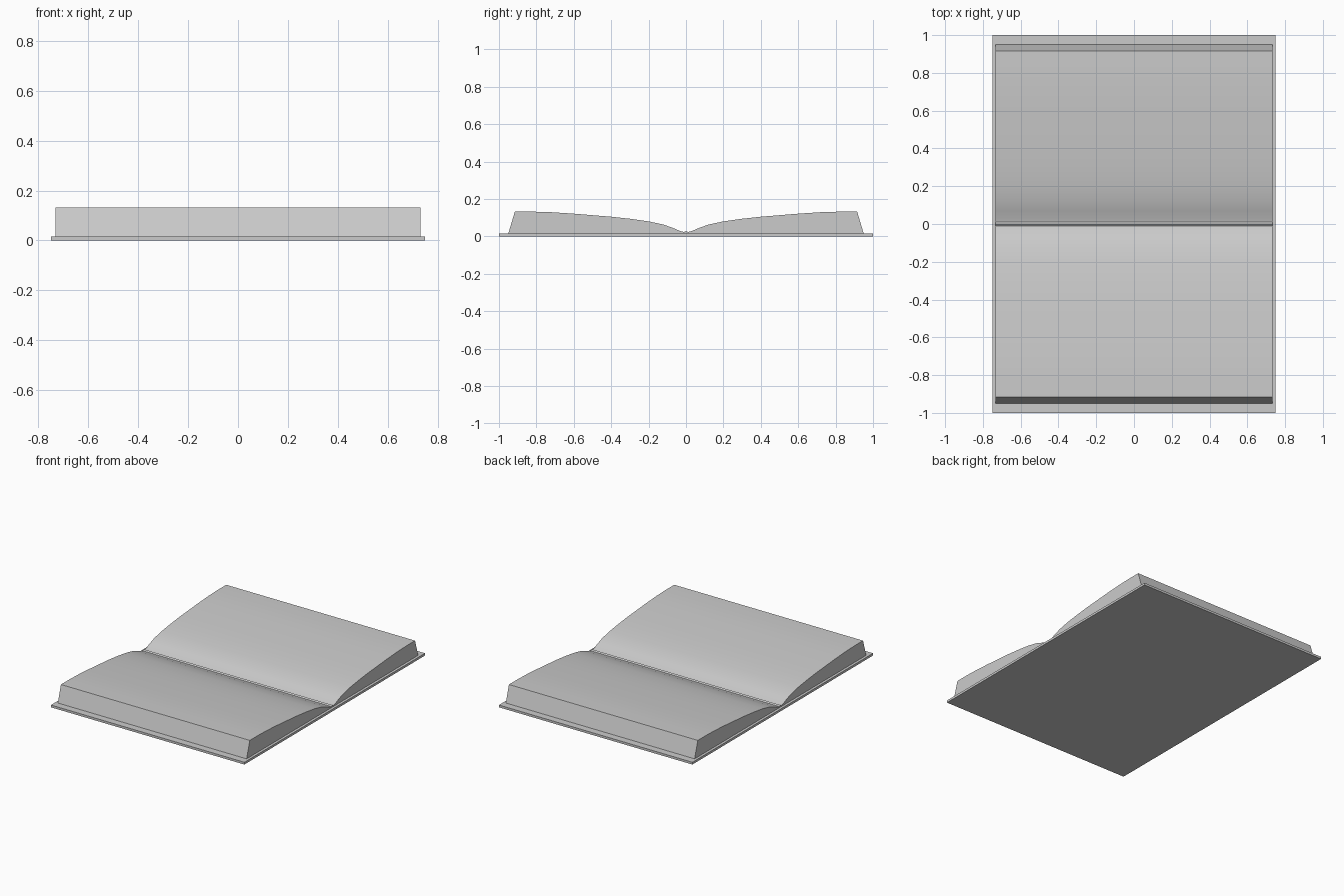
import bpy, bmesh

if "Cube" in bpy.data.objects:
    bpy.data.objects.remove(bpy.data.objects["Cube"])

def extrude_profile(name, pts, half_x):
    """Extrude a closed (y, z) outline along x."""
    bm = bmesh.new()
    face = bm.faces.new([bm.verts.new((-half_x, y, z)) for y, z in pts])
    new = bmesh.ops.extrude_face_region(bm, geom=[face])["geom"]
    bmesh.ops.translate(bm, vec=(2 * half_x, 0, 0),
                        verts=[g for g in new if isinstance(g, bmesh.types.BMVert)])
    bmesh.ops.recalc_face_normals(bm, faces=bm.faces)
    mesh = bpy.data.meshes.new(name)
    bm.to_mesh(mesh)
    bm.free()
    obj = bpy.data.objects.new(name, mesh)
    bpy.context.collection.objects.link(obj)
    return obj

COVER_Z = 0.016

# Flat open cover
extrude_profile("cover", [(-1, 0), (1, 0), (1, COVER_Z), (-1, COVER_Z)], 0.75)

# Page block: half outline from outer foot to the gutter, mirrored across the spine
half = [(0.95, COVER_Z), (0.915, 0.132), (0.82, 0.132), (0.72, 0.129),
        (0.61, 0.122), (0.5, 0.113), (0.4, 0.105), (0.3, 0.094), (0.2, 0.080),
        (0.12, 0.063), (0.07, 0.045), (0.03, 0.028), (0.01, 0.023)]
ridge = [(0, 0.030)]
outline = half + ridge + [(-y, z) for y, z in reversed(half)]
pages = extrude_profile("pages", outline, 0.732)

# Smooth the curved page tops, keep the edges crisp
bpy.context.view_layer.objects.active = pages
pages.select_set(True)
bpy.ops.object.shade_smooth_by_angle(angle=0.5)
